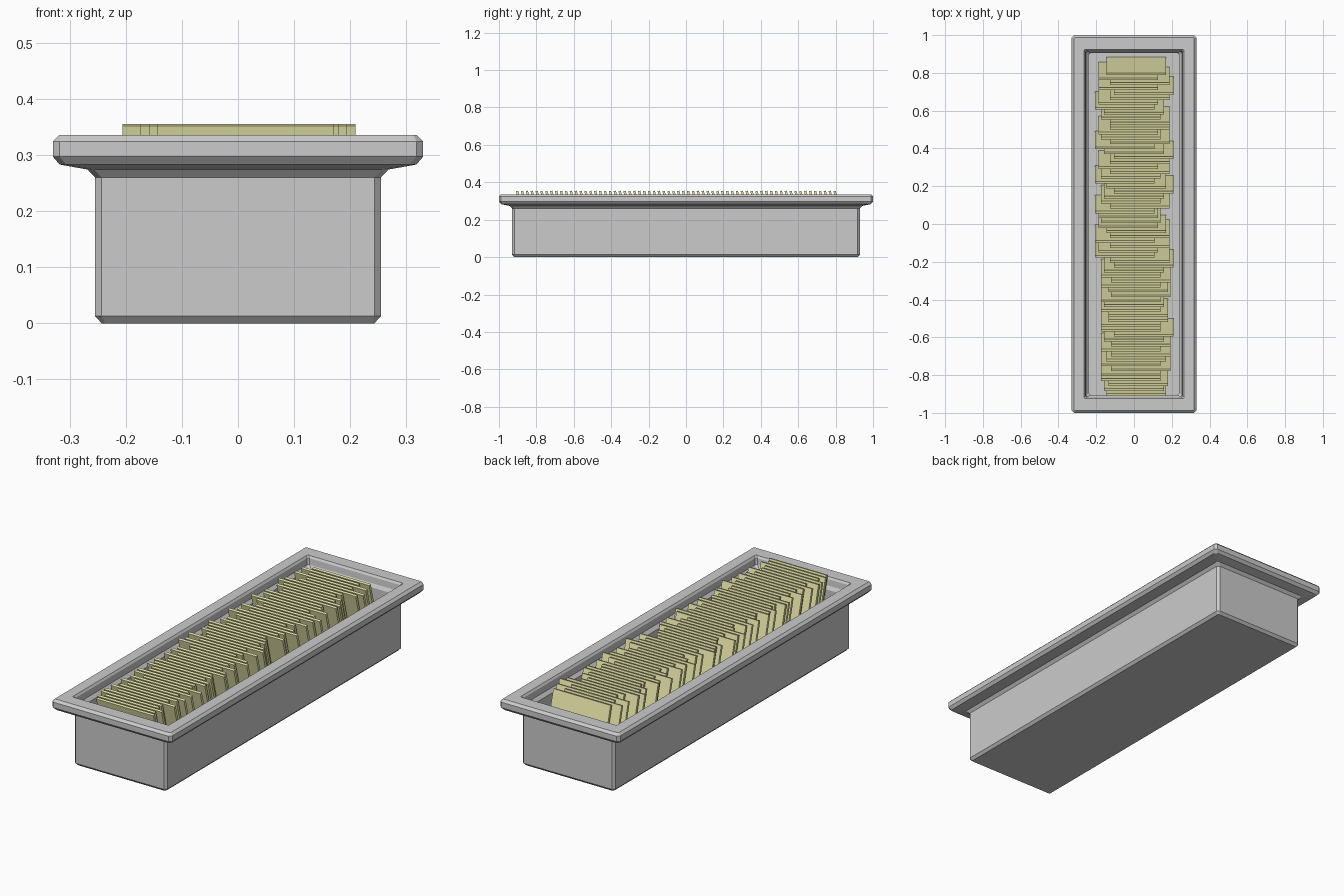
import bpy, bmesh, math, random
from mathutils import Matrix, Vector

if "Cube" in bpy.data.objects:
    bpy.data.objects.remove(bpy.data.objects["Cube"])

random.seed(7)


def finish(bm, name, mat=None):
    bmesh.ops.recalc_face_normals(bm, faces=bm.faces)
    mesh = bpy.data.meshes.new(name)
    bm.to_mesh(mesh)
    bm.free()
    ob = bpy.data.objects.new(name, mesh)
    bpy.context.collection.objects.link(ob)
    if mat:
        mesh.materials.append(mat)
    return ob


def ring(bm, hx, hy, z, c):
    """Rectangle outline with clipped corners."""
    pts = [(hx, -hy + c), (hx, hy - c), (hx - c, hy), (-hx + c, hy),
           (-hx, hy - c), (-hx, -hy + c), (-hx + c, -hy), (hx - c, -hy)]
    return [bm.verts.new((x, y, z)) for x, y in pts]


# Tray: outer wall, flared rim and hollow inside as one lofted shell
profile = [  # half width, half length, height, corner clip
    (0.243, 0.918, 0.000, 0.006), (0.255, 0.930, 0.013, 0.012),
    (0.255, 0.930, 0.260, 0.012), (0.268, 0.943, 0.274, 0.012),
    (0.318, 0.988, 0.283, 0.012), (0.330, 1.000, 0.297, 0.012),
    (0.330, 1.000, 0.324, 0.012), (0.318, 0.988, 0.336, 0.006),
    (0.265, 0.925, 0.336, 0.006), (0.258, 0.918, 0.326, 0.008),
    (0.255, 0.915, 0.296, 0.008), (0.240, 0.905, 0.280, 0.010),
    (0.240, 0.905, 0.020, 0.010)]
bm = bmesh.new()
rings = [ring(bm, *p) for p in profile]
for a, b in zip(rings, rings[1:]):
    for i in range(8):
        j = (i + 1) % 8
        bm.faces.new((a[i], a[j], b[j], b[i]))
bm.faces.new(rings[0])
bm.faces.new(rings[-1])
finish(bm, "tray")

# Cards: leaning row with uneven sideways offsets
paper = bpy.data.materials.new("card_paper")
paper.diffuse_color = (0.84, 0.82, 0.42, 1)
paper.use_nodes = True
paper.node_tree.nodes["Principled BSDF"].inputs["Base Color"].default_value = paper.diffuse_color

COUNT, WIDTH, THICK = 66, 0.315, 0.0125
FLOOR, TOP, LEAN = 0.021, 0.355, 0.085
angle = math.atan2(LEAN, TOP - FLOOR)
length = math.hypot(LEAN, TOP - FLOOR) - THICK * math.sin(angle)
far_left = {28, 31, 37, 43, 50, 58}
far_right = {12, 26, 41, 48, 61}
for i in range(COUNT):
    if i in far_left:
        x = -0.048
    elif i in far_right:
        x = 0.052
    elif i == COUNT - 1:
        x = 0.013
    elif i < 27:
        x = random.choice((-0.017, 0.0, 0.013, 0.022, 0.036))
    else:
        x = random.choice((-0.030, -0.017, 0.0, 0.013, 0.030))
    bm = bmesh.new()
    bmesh.ops.create_cube(bm, size=1)
    bmesh.ops.scale(bm, vec=(WIDTH, THICK, length), verts=bm.verts)
    bmesh.ops.rotate(bm, cent=(0, 0, 0), verts=bm.verts,
                     matrix=Matrix.Rotation(angle, 3, 'X'))
    front = -0.91 + i * (1.71 - THICK) / (COUNT - 1)
    bmesh.ops.translate(bm, verts=bm.verts, vec=Vector(
        (x, front + (LEAN + THICK) / 2, (FLOOR + TOP) / 2)))
    finish(bm, f"card_{i + 1:02d}", paper)
